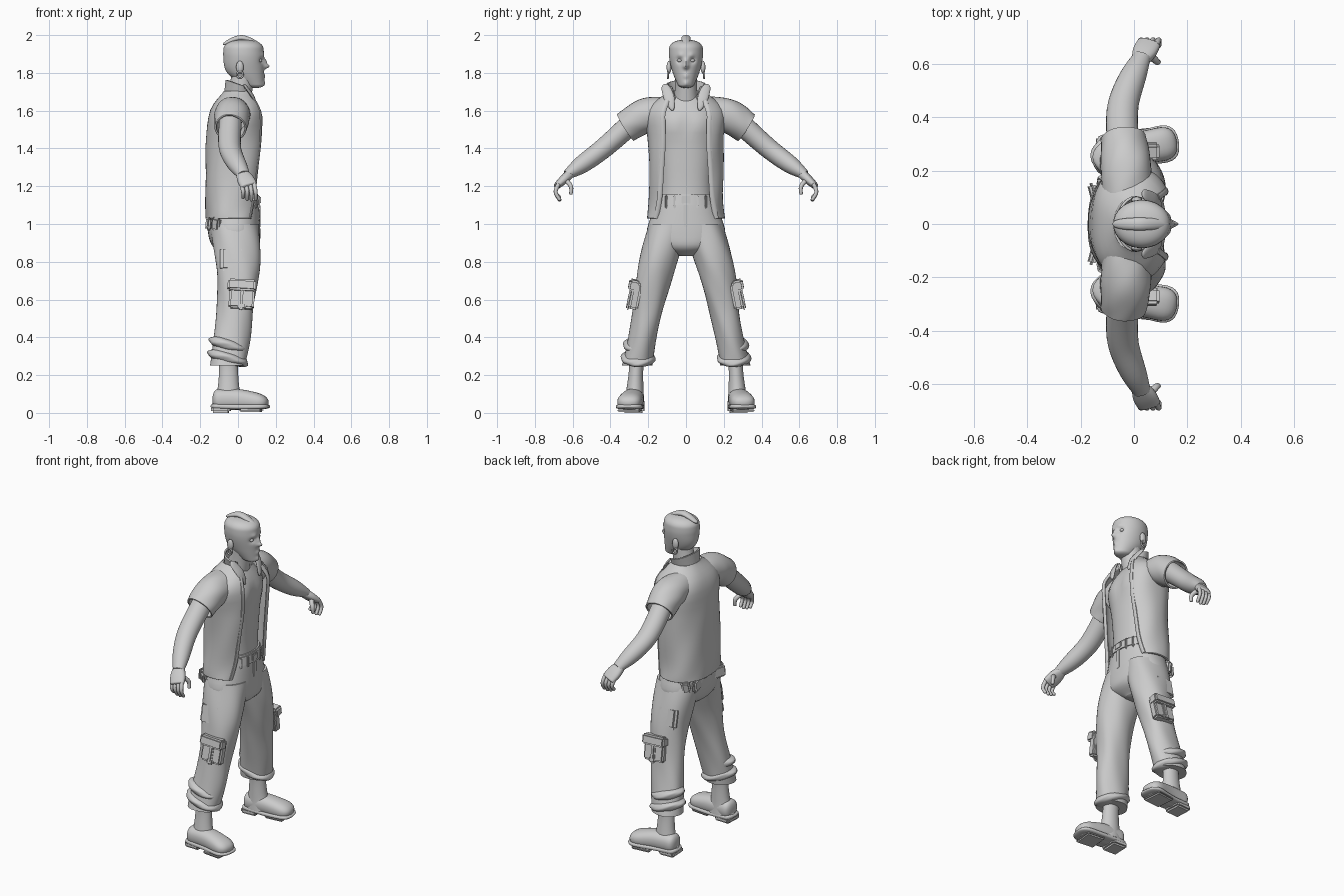
import bpy, bmesh, math
from mathutils import Vector, Matrix

default_cube = bpy.data.objects.get("Cube")
if default_cube:
    bpy.data.objects.remove(default_cube, do_unlink=True)

grey = bpy.data.materials.new("plain_grey")
grey.use_nodes = True
grey.diffuse_color = (.6, .6, .6, 1)
grey.node_tree.nodes["Principled BSDF"].inputs["Base Color"].default_value = grey.diffuse_color

FORWARD, SIDEWAYS = Vector((1, 0, 0)), Vector((0, 1, 0))
SIDES = {"left": 1, "right": -1}


def finish(name, mesh_builder, thick=0):
    """Turn the bmesh into a shaded object."""
    bmesh.ops.recalc_face_normals(mesh_builder, faces=mesh_builder.faces)
    mesh = bpy.data.meshes.new(name)
    mesh_builder.to_mesh(mesh)
    mesh_builder.free()
    mesh.materials.append(grey)
    part = bpy.data.objects.new(name, mesh)
    bpy.context.collection.objects.link(part)
    if thick:
        shell = part.modifiers.new("cloth thickness", 'SOLIDIFY')
        shell.thickness, shell.offset = thick, 0
    bpy.ops.object.select_all(action='DESELECT')
    part.select_set(True)
    bpy.context.view_layer.objects.active = part
    bpy.ops.object.shade_smooth_by_angle(angle=math.radians(50))


def along(keys, t):
    """Smooth value at t through evenly spaced keys."""
    last = len(keys) - 1
    if last == 0:
        return keys[0]
    index = min(int(t * last), last - 1)
    f = t * last - index
    a, b, c, d = (keys[max(0, min(last, index + step))] for step in (-1, 0, 1, 2))
    return b + f * (c - a + f * (2 * a - 5 * b + 4 * c - d + f * (3 * b - 3 * c + d - a))) / 2


def rounded(t, start, end):
    """Scale that closes the ends of a loft like a dome."""
    inset = max((start - t) / start if start else 0, (t - 1 + end) / end if end else 0, 0)
    return max(math.sqrt(max(0, 1 - inset * inset)), .03)


def power(value, exponent):
    return math.copysign(abs(value) ** exponent, value)


def loft(name, path, depth, width, mirror=1, across=None, gap=None, boxy=1, dome=(0, 0),
         droop=0, fold=0, thick=0, sides=28, steps=24, bumps=()):
    """Sweep an oval along a path; level rings unless 'across' gives the direction of depth."""
    points = [Vector((x, y * mirror, z)) for x, y, z in path]
    bm = bmesh.new()
    rings = []
    for i in range(steps + 1):
        t = (1 - math.cos(math.pi * i / steps)) / 2
        centre, u, v = along(points, t), FORWARD, SIDEWAYS
        if across:
            tangent = (along(points, min(t + .01, 1)) - along(points, max(t - .01, 0))).normalized()
            u = (across - tangent * across.dot(tangent)).normalized()
            v = tangent.cross(u)
        scale = rounded(t, *dome)
        a, b = along(depth, t) * scale, along(width, t) * scale
        opening = math.asin((along(gap, t) / b) ** (1 / boxy)) if gap else 0
        ring = []
        for j in range(sides):
            angle = opening + (math.tau - 2 * opening) * j / (sides - 1 if gap else sides)
            wave = 1 + fold * (math.sin(3 * angle + 9 * t) + math.sin(5 * angle - 14 * t))
            du, dv = (power(f(angle), boxy) * wave for f in (math.cos, math.sin))
            p = centre + u * du * a + v * dv * b
            p.z -= droop * du * a
            for y, z, size, push in bumps:
                if du > 0:
                    p.x += push * math.exp(-((abs(p.y) - y) ** 2 + (p.z - z) ** 2) / size ** 2)
            ring.append(bm.verts.new(p))
        rings.append(ring)
    for low, high in zip(rings, rings[1:]):
        for j in range(sides - 1 if gap else sides):
            k = (j + 1) % sides
            bm.faces.new((low[j], low[k], high[k], high[j]))
    if not thick:
        bm.faces.new(rings[0])
        bm.faces.new(rings[-1])
    finish(name, bm, thick)


def block(name, place, size, mirror=1, lean=0, pitch=0, turn=0, bevel=.01):
    """Soft-edged box."""
    bm = bmesh.new()
    bmesh.ops.create_cube(bm, size=1, matrix=Matrix.Diagonal((*size, 1)))
    bmesh.ops.bevel(bm, geom=bm.edges[:], offset=min(bevel, min(size) * .4), segments=2, affect='EDGES')
    spin = (Matrix.Rotation(turn * mirror, 4, 'Z') @ Matrix.Rotation(pitch, 4, 'Y')
            @ Matrix.Rotation(lean * mirror, 4, 'X'))
    x, y, z = place
    bm.transform(Matrix.Translation((x, y * mirror, z)) @ spin)
    finish(name, bm)


def ball(name, place, size, mirror):
    bm = bmesh.new()
    bmesh.ops.create_uvsphere(bm, u_segments=16, v_segments=10, radius=1)
    x, y, z = place
    bm.transform(Matrix.Translation((x, y * mirror, z)) @ Matrix.Diagonal((*size, 1)))
    finish(name, bm)


# Head: the bumps are sockets, brows, nose bridge, nose tip, lips and chin
loft("head", path=[(.09, 0, 1.72), (.04, 0, 1.8), (.03, 0, 1.89), (.03, 0, 1.975)],
     depth=[.045, .097, .108, .1], width=[.035, .07, .09, .085], dome=(.1, .2), sides=72, steps=60,
     bumps=[(.034, 1.866, .016, -.014), (.03, 1.893, .014, .006), (0, 1.86, .014, .014),
            (0, 1.835, .013, .03), (0, 1.782, .014, .007), (0, 1.745, .015, .008)])
loft("mohawk", path=[(-.08, 0, 1.95), (.02, 0, 1.985), (.13, 0, 1.94)], depth=[.024], width=[.015],
     across=SIDEWAYS, dome=(.5, .5))
loft("neck", path=[(-.01, 0, 1.6), (.03, 0, 1.8)], depth=[.07, .06], width=[.075, .06, .06])

# Shirt, with chest muscles and breastbone
loft("shirt", path=[(-.02, 0, 1.08), (-.02, 0, 1.69)], depth=[.12, .117, .124, .125, .064],
     width=[.15, .14, .155, .185, .07], boxy=.9, sides=48,
     bumps=[(.07, 1.52, .05, .012), (0, 1.52, .02, -.006)])

# Open vest and its standing collar
vest_path = [(-.03, 0, 1.03), (0, 0, 1.7)]
vest_depth = [.135, .143, .146, .15, .14, .07]
vest_width = [.2, .19, .19, .195, .2, .09]
vest_gap = [.16, .14, .13, .12, .12, .07]
vest_boxy = .85
loft("vest", vest_path, vest_depth, vest_width, gap=vest_gap, boxy=vest_boxy, fold=.01, thick=.012, sides=56)
loft("collar", path=[(0, 0, 1.67), (.005, 0, 1.74)], depth=[.068, .066], width=[.08, .1], gap=[.055, .075],
     droop=.35, thick=.01, sides=40)

# Rolled front edge that follows the vest opening
edge_path = []
for step in range(9):
    t = step / 9
    spread = along(vest_gap, t)
    sine = (spread / along(vest_width, t)) ** (1 / vest_boxy)
    front = along(vest_depth, t) * math.sqrt(1 - sine * sine) ** vest_boxy
    base = along([Vector(p) for p in vest_path], t)
    edge_path.append((base.x + front, spread, base.z))

for side, s in SIDES.items():
    loft(f"{side}_vest_edge", edge_path, depth=[.008], width=[.014], mirror=s, across=FORWARD, sides=10)
    loft(f"{side}_lapel", path=[(.1, .07, 1.6), (.08, .09, 1.67), (.03, .115, 1.74)], depth=[.008],
         width=[.01, .028, .02], mirror=s, across=FORWARD, dome=(.2, .2), sides=12)

    # Ear, eye and hoop earring
    ball(f"{side}_ear", (.01, .09, 1.83), (.02, .013, .034), s)
    ball(f"{side}_eye", (.118, .034, 1.866), (.01, .013, .009), s)
    hoop = [(.01 + .016 * math.sin(a), .096, 1.79 + .018 * math.cos(a))
            for a in (math.tau * step / 8 for step in range(9))]
    loft(f"{side}_earring", hoop, depth=[.005], width=[.005], mirror=s, across=SIDEWAYS, sides=8)

    # Sleeve and arm
    loft(f"{side}_sleeve", path=[(-.03, .1, 1.59), (-.03, .22, 1.572), (-.04, .32, 1.51)], depth=[.085, .09, .08],
         width=[.08, .086, .078], mirror=s, across=FORWARD, fold=.01, thick=.01)
    loft(f"{side}_arm", path=[(-.04, .28, 1.54), (-.04, .45, 1.39), (.03, .63, 1.26)],
         depth=[.06, .06, .058, .05, .033], width=[.06, .056, .053, .047, .026], mirror=s, across=FORWARD)

    # Hand with curled fingers
    loft(f"{side}_palm", path=[(.02, .61, 1.27), (.06, .685, 1.2)], depth=[.03, .045, .043],
         width=[.025, .024, .017], mirror=s, across=FORWARD, boxy=.8, dome=(.1, .1))
    for order, finger in enumerate(("index", "middle", "ring", "little")):
        x = .093 - .022 * order
        tip = 1.12 + .004 * (order - 1) ** 2
        loft(f"{side}_{finger}_finger", path=[(x - .01, .67, 1.22), (x, .69, 1.17), (x, .665, tip)],
             depth=[.012, .009], width=[.012, .009], mirror=s, across=FORWARD, dome=(0, .1), sides=12)
    loft(f"{side}_thumb", path=[(.05, .645, 1.24), (.085, .61, 1.2), (.09, .61, 1.155)], depth=[.016, .01],
         width=[.014, .009], mirror=s, across=FORWARD, dome=(0, .1), sides=12)

# Hips, belt and fly
loft("hips", path=[(-.02, 0, 1.16), (-.02, 0, .95), (0, 0, .83)], depth=[.125, .135, .138, .12, .05],
     width=[.15, .18, .208, .16, .04], boxy=.88, sides=40)
loft("belt", path=[(-.02, 0, 1.1), (-.02, 0, 1.15)], depth=[.138, .132], width=[.167, .157], boxy=.88, sides=40)
block("belt_buckle", (.115, 0, 1.127), (.012, .05, .04))
block("fly", (.115, 0, 1.04), (.008, .028, .12))

for side, s in SIDES.items():
    for place, y in (("front", .06), ("side", .105)):
        block(f"{side}_{place}_belt_loop", (.13 - .35 * y, y, 1.118), (.014, .014, .07), s, turn=-4 * y)
    block(f"{side}_back_pocket", (-.148, .1, 1), (.026, .11, .07), s, pitch=.1, turn=.25)
    block(f"{side}_hip_pouch", (-.115, .165, 1), (.05, .035, .07), s, lean=-.15, pitch=.2, turn=.6)

    # Baggy leg with a gathered hem
    loft(f"{side}_leg", path=[(-.02, .09, 1), (0, .16, .75), (-.02, .21, .5), (-.055, .26, .25)],
         depth=[.13, .123, .108, .097, .098, .092], width=[.105, .105, .094, .08, .075, .08],
         mirror=s, boxy=.93, fold=.015, sides=36, steps=36)
    for fold_name, z, swell in (("upper", .36, 0), ("lower", .29, .008)):
        loft(f"{side}_{fold_name}_hem_fold", path=[(-.05, .25, z - .035), (-.055, .25 + swell, z + .035)],
             depth=[.1 + swell], width=[.083 + swell], mirror=s, dome=(.5, .5), droop=.25, fold=.02)

    # Thigh pockets with flap, strap and buckle
    block(f"{side}_side_pocket", (-.03, .222, .815), (.13, .04, .13), s, lean=.2, bevel=.015)
    for piece, y, z, size in (("pouch", .268, .62, (.135, .05, .14)), ("flap", .274, .675, (.15, .06, .06)),
                              ("strap", .297, .61, (.03, .02, .13)), ("buckle", .304, .565, (.045, .02, .035))):
        block(f"{side}_cargo_{piece}", (.02, y, z), size, s, lean=.2, pitch=.05)

    # Boot shaft, foot, sole and heel
    loft(f"{side}_boot_shaft", path=[(-.05, .26, .3), (-.05, .275, .04)], depth=[.05, .05, .06, .09],
         width=[.043, .038, .046, .056], mirror=s)
    loft(f"{side}_boot_foot", path=[(-.135, .277, .07), (.01, .285, .07), (.16, .31, .05)],
         depth=[.056, .06, .067], width=[.055, .055, .04], mirror=s, across=SIDEWAYS, boxy=.85, dome=(.15, .25))
    loft(f"{side}_boot_sole", path=[(-.145, .277, .036), (.01, .285, .032), (.168, .31, .034)],
         depth=[.057, .064, .076], width=[.015], mirror=s, across=SIDEWAYS, boxy=.6, dome=(.15, .25))
    block(f"{side}_boot_heel", (-.09, .277, .018), (.1, .112, .036), s, turn=.05)
    block(f"{side}_boot_tread", (.07, .299, .014), (.12, .125, .02), s, turn=.1)
